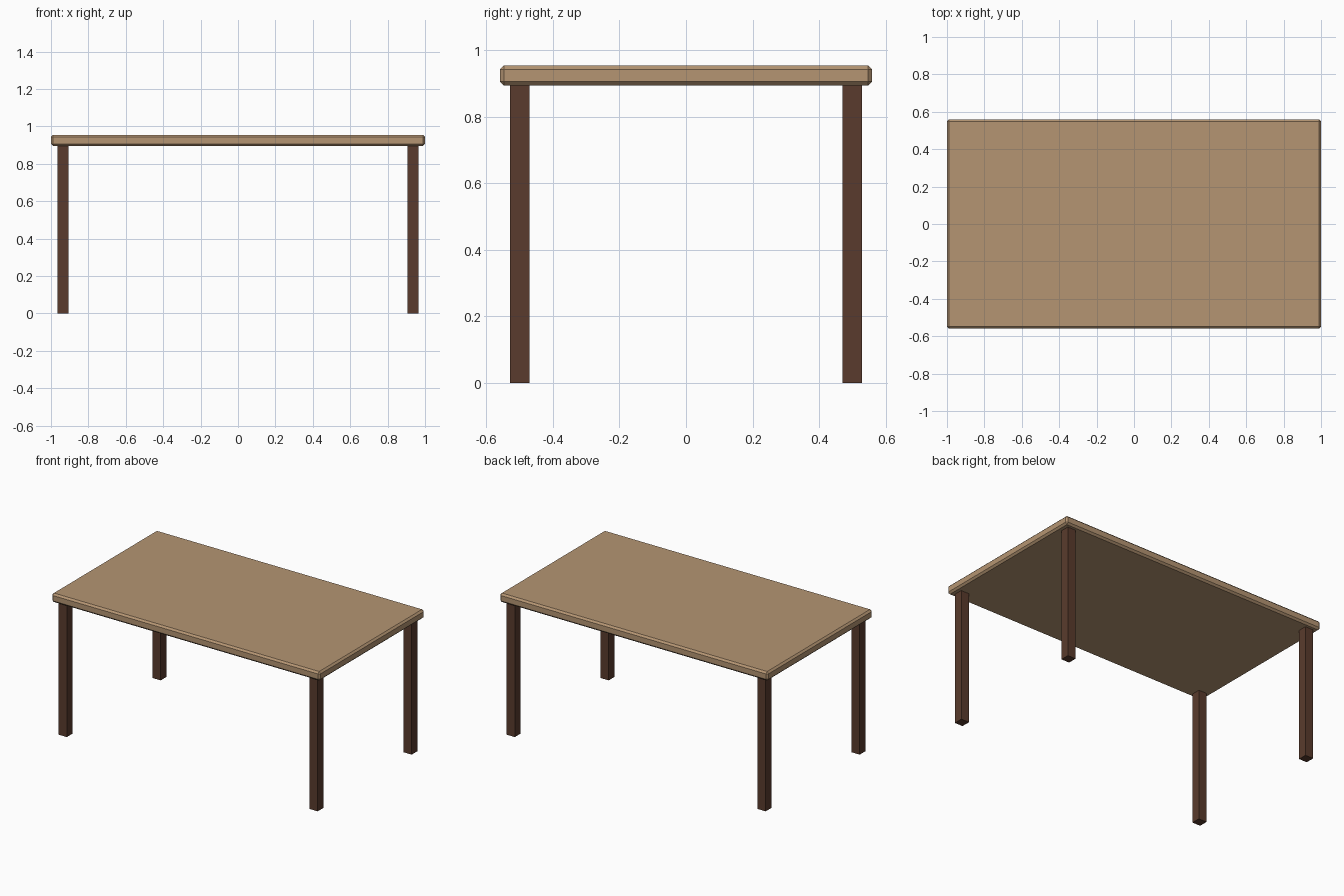
import bpy

default_cube = bpy.data.objects.get("Cube")
if default_cube:
    bpy.data.objects.remove(default_cube, do_unlink=True)


def make_material(name, rgb):
    mat = bpy.data.materials.new(name)
    mat.use_nodes = True
    color = (*rgb, 1.0)
    mat.diffuse_color = color
    mat.node_tree.nodes["Principled BSDF"].inputs["Base Color"].default_value = color
    return mat


def make_box(name, center, size, mat):
    bpy.ops.mesh.primitive_cube_add(size=1, location=center)
    obj = bpy.context.object
    obj.name = name
    obj.scale = size
    bpy.ops.object.transform_apply(location=False, rotation=False, scale=True)
    obj.data.materials.append(mat)
    return obj


light_wood = make_material("light wood", (0.46, 0.30, 0.17))
dark_wood = make_material("dark wood", (0.10, 0.044, 0.026))

UNDERSIDE = 0.895
THICKNESS = 0.06
LEG = 0.06

# Table top with a single flat chamfer on every edge
top = make_box("table_top", (0, 0, UNDERSIDE + THICKNESS / 2),
               (2.0, 1.12, THICKNESS), light_wood)
chamfer = top.modifiers.new("chamfer", "BEVEL")
chamfer.width = 0.012
chamfer.segments = 1

# Four square legs, just inside the corners
for side, sx in (("left", 1), ("right", -1)):
    for end, sy in (("front", -1), ("back", 1)):
        make_box(f"{end}_{side}_leg", (sx * 0.935, sy * 0.5, UNDERSIDE / 2),
                 (LEG, LEG, UNDERSIDE), dark_wood)
